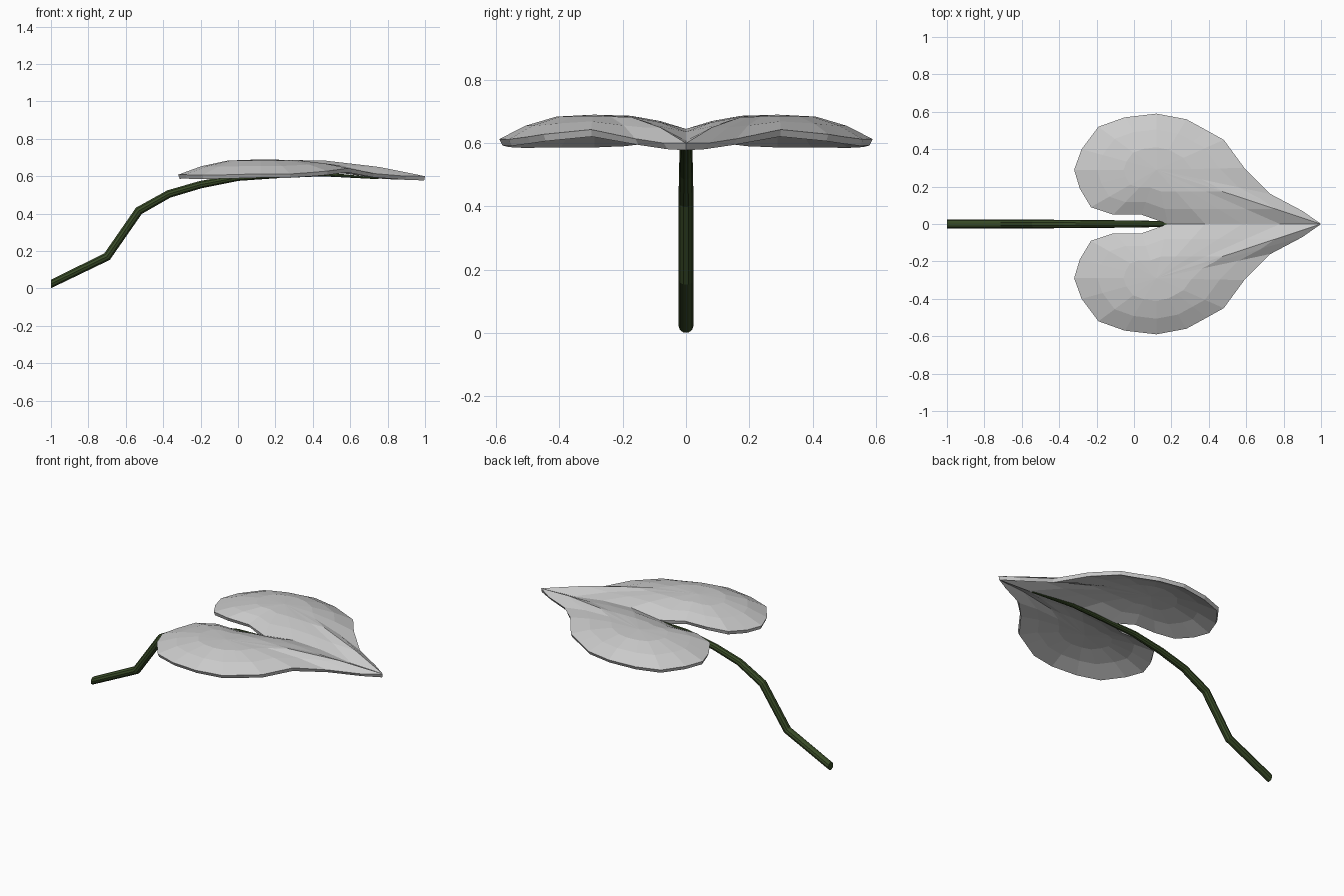
import bpy, bmesh, math
from mathutils import Vector

if "Cube" in bpy.data.objects:
    bpy.data.objects.remove(bpy.data.objects["Cube"])

# ---------- leaf blade: half outline, ringed in to a raised lobe centre, mirrored ----------
outline = [(0.18, 0, .62), (0.04, .05, .632), (-.11, .05, .635), (-.23, .09, .625),
           (-.29, .19, .612), (-.32, .29, .608), (-.28, .40, .608), (-.19, .52, .606),
           (-.05, .57, .608), (.12, .59, .613), (.28, .56, .612), (.39, .50, .62),
           (.48, .45, .628), (.59, .30, .643), (.73, .16, .614), (.90, .07, .60),
           (1.0, 0, .60), (.78, 0, .608), (.58, 0, .636), (.38, 0, .645)]
centre = Vector((.12, .29, .69))

bm = bmesh.new()
rings = []
for scale, lift in ((1, 0), (.72, .55), (.4, .92)):
    ring = []
    for p in reversed(outline):
        v = centre + (Vector(p) - centre) * scale
        v.z = p[2] + (centre.z - p[2]) * lift
        ring.append(bm.verts.new(v))
    rings.append(ring)
mid = bm.verts.new(centre)
n = len(outline)
for i in range(n):
    j = (i + 1) % n
    for a, b in zip(rings, rings[1:]):
        bm.faces.new((a[i], a[j], b[j], b[i]))
    bm.faces.new((rings[-1][i], rings[-1][j], mid))
me = bpy.data.meshes.new("leaf_blade")
bm.to_mesh(me)
bm.free()
leaf = bpy.data.objects.new("leaf_blade", me)
bpy.context.collection.objects.link(leaf)
mir = leaf.modifiers.new("Mirror", 'MIRROR')
mir.use_axis = (False, True, False)
sol = leaf.modifiers.new("Thickness", 'SOLIDIFY')
sol.thickness = .023
sol.offset = -1

# ---------- stem: tapered tube along a bent path, running on under the blade ----------
path = [(-1, .024, .024), (-.70, .17, .024), (-.53, .415, .024), (-.37, .505, .022),
        (-.20, .555, .021), (0, .593, .019), (.2, .603, .015), (.45, .611, .012), (.75, .588, .004)]
SIDES = 10
bm = bmesh.new()
pts = [Vector((x, 0, z)) for x, z, r in path]
rings = []
for k, p in enumerate(pts):
    if k == 0:
        t = Vector((1, 0, 0))
    elif k == len(pts) - 1:
        t = (p - pts[k - 1]).normalized()
    else:
        t = ((p - pts[k - 1]).normalized() + (pts[k + 1] - p).normalized()).normalized()
    side = Vector((0, 1, 0))
    up = t.cross(side)
    r = path[k][2]
    rings.append([bm.verts.new(p + side * r * math.cos(math.tau * i / SIDES)
                               + up * r * math.sin(math.tau * i / SIDES)) for i in range(SIDES)])
for a, b in zip(rings, rings[1:]):
    for i in range(SIDES):
        j = (i + 1) % SIDES
        bm.faces.new((a[i], a[j], b[j], b[i]))
bm.faces.new(rings[0])
bm.faces.new(rings[-1])
bmesh.ops.recalc_face_normals(bm, faces=bm.faces)
me = bpy.data.meshes.new("stem")
bm.to_mesh(me)
bm.free()
stem = bpy.data.objects.new("stem", me)
bpy.context.collection.objects.link(stem)
mat = bpy.data.materials.new("stem_green")
mat.diffuse_color = (.04, .07, .02, 1)
mat.use_nodes = True
mat.node_tree.nodes["Principled BSDF"].inputs["Base Color"].default_value = mat.diffuse_color
me.materials.append(mat)
